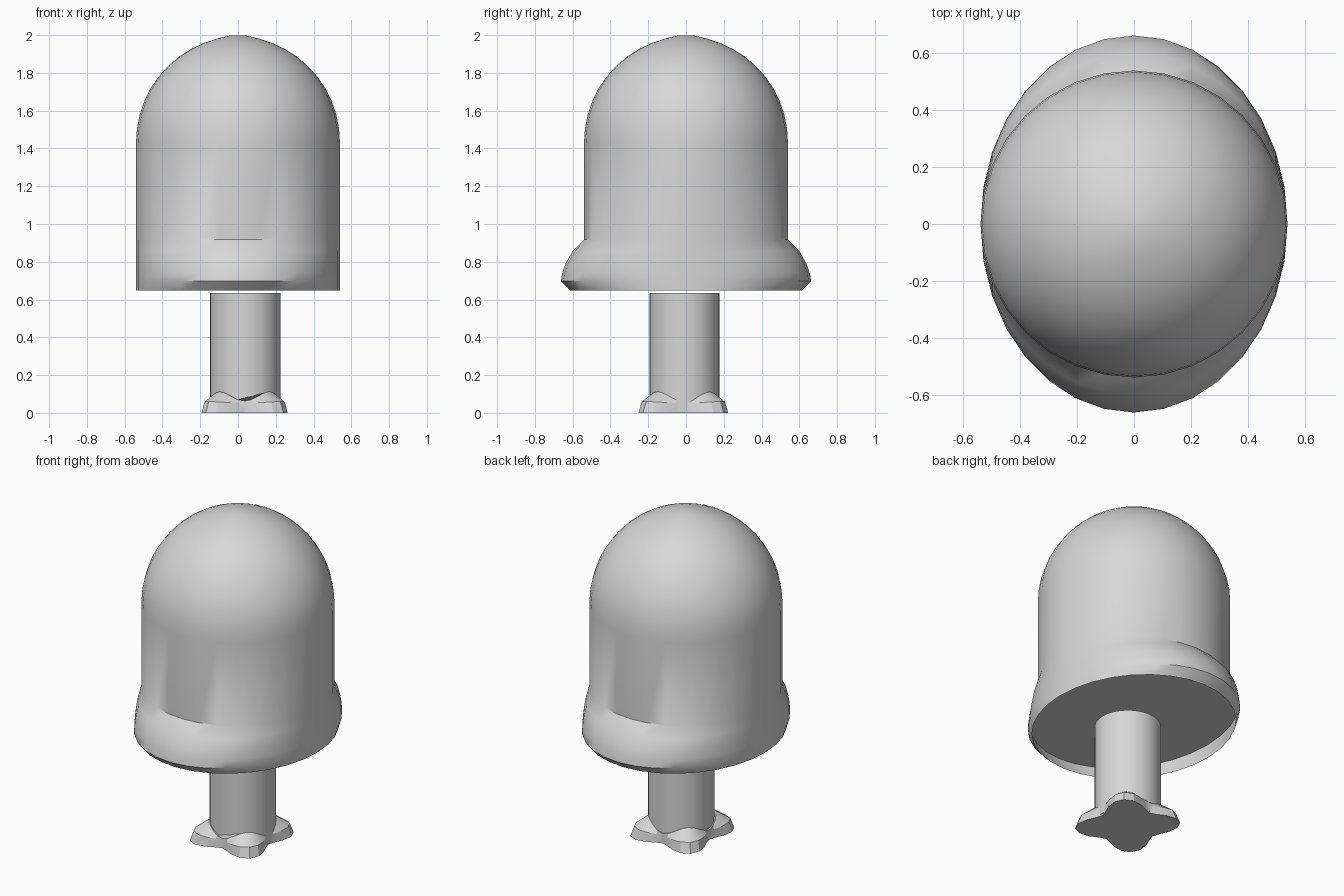
import bpy, bmesh, math

cube = bpy.data.objects.get("Cube")
if cube:
    bpy.data.objects.remove(cube, do_unlink=True)

grey = bpy.data.materials.new("light_grey")
grey.use_nodes = True
GREY = (0.68, 0.68, 0.68, 1)
grey.diffuse_color = GREY
grey.node_tree.nodes["Principled BSDF"].inputs["Base Color"].default_value = GREY


def ellipse(rx, ry, z, n=32, cx=0, cy=0):
    """Closed ring of points around the vertical axis."""
    steps = [math.tau * i / n for i in range(n)]
    return [(cx + rx * math.cos(a), cy + ry * math.sin(a), z) for a in steps]


def loft(name, rings, angle=30):
    """Skin rings from bottom to top and cap both ends."""
    bm = bmesh.new()
    loops = [[bm.verts.new(p) for p in ring] for ring in rings]
    for low, high in zip(loops, loops[1:]):
        for i in range(len(low)):
            j = (i + 1) % len(low)
            bm.faces.new((low[i], low[j], high[j], high[i]))
    bm.faces.new(loops[0][::-1])
    bm.faces.new(loops[-1])
    bmesh.ops.recalc_face_normals(bm, faces=bm.faces)
    mesh = bpy.data.meshes.new(name)
    bm.to_mesh(mesh)
    bm.free()
    mesh.materials.append(grey)
    obj = bpy.data.objects.new(name, mesh)
    bpy.context.collection.objects.link(obj)
    bpy.ops.object.select_all(action="DESELECT")
    obj.select_set(True)
    bpy.context.view_layer.objects.active = obj
    bpy.ops.object.shade_smooth_by_angle(angle=math.radians(angle))
    return obj


# Crown: recessed underside, oval skirt, straight wall and domed top
R = 0.54
skirt = [(0.612, 0.647), (0.663, 0.697), (0.655, 0.742),
         (0.637, 0.792), (0.6, 0.857), (R, 0.917)]
crown = [ellipse(R - 0.004, 0.65, 0.728)]
crown += [ellipse(R, ry, z) for ry, z in skirt]
DOME_BASE, DOME_HEIGHT, STEPS = 1.43, 0.558, 12
for k in range(STEPS):
    t = math.radians(86) * k / (STEPS - 1)
    r = R * math.cos(t)
    z = DOME_BASE + DOME_HEIGHT * math.sin(t)
    z += 0.012 * (k / (STEPS - 1)) ** 8   # gentle point at the top
    crown.append(ellipse(r, r, z))
loft("crown", crown, 38)

# Trunk, slightly off centre
CX, CY = 0.038, -0.008
loft("trunk", [ellipse(0.186, 0.186, z, cx=CX, cy=CY) for z in (0.01, 0.636)])

# Roots: four diagonal lobes tapering out from the trunk to low tips
N = 32
base, shoulder, collar = [], [], []
for i in range(N):
    a = math.tau * i / N
    lobe = -math.cos(4 * a)
    for ring, radius, z in (
            (base, 0.236 + 0.054 * lobe, 0),
            (shoulder, 0.225 + 0.043 * lobe, 0.055 + 0.005 * lobe),
            (collar, 0.186, 0.088 + 0.025 * lobe)):
        ring.append((CX - 0.003 + radius * math.cos(a),
                     CY - 0.006 + 1.04 * radius * math.sin(a), z))
loft("roots", [base, shoulder, collar], 25)
